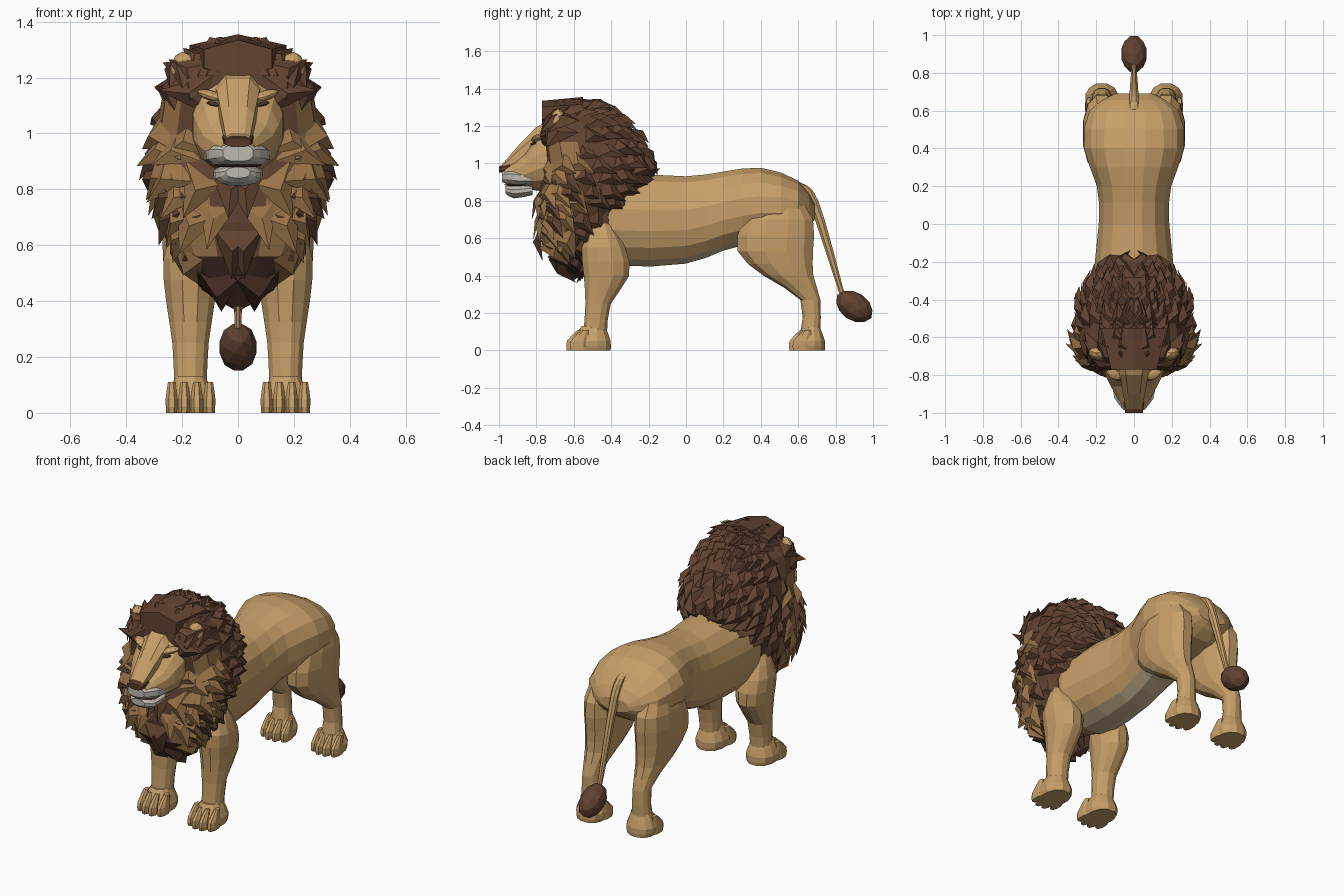
import bpy, bmesh, math, random
from mathutils import Vector, Matrix, Euler

random.seed(4)
default_cube = bpy.data.objects.get("Cube")
if default_cube:
    bpy.data.objects.remove(default_cube)


def material(name, red, green, blue):
    mat = bpy.data.materials.new(name)
    mat.use_nodes = True
    mat.diffuse_color = (red, green, blue, 1)
    shader = next(n for n in mat.node_tree.nodes if n.type == 'BSDF_PRINCIPLED')
    shader.inputs["Base Color"].default_value = mat.diffuse_color
    shader.inputs["Roughness"].default_value = .9
    return mat


tan = material("tan_fur", .57, .35, .14)
cream = material("cream_belly", .58, .46, .28)
brown = material("brown_mane", .12, .055, .03)
tawny = material("tawny_mane", .31, .17, .065)
dark = material("dark_beard", .08, .036, .023)
pale = material("pale_muzzle", .52, .48, .43)
nose_brown = material("nose_brown", .1, .04, .025)


def finish(name, bm, mats, rule=None, mirror=False):
    """Turn a bmesh into a flat-shaded object, colouring faces by a rule."""
    bmesh.ops.recalc_face_normals(bm, faces=bm.faces[:])
    if rule:
        for face in bm.faces:
            face.material_index = rule(face.calc_center_median(), face.normal)
    mesh = bpy.data.meshes.new(name)
    bm.to_mesh(mesh)
    bm.free()
    for mat in mats:
        mesh.materials.append(mat)
    obj = bpy.data.objects.new(name, mesh)
    bpy.context.collection.objects.link(obj)
    if mirror:
        obj.modifiers.new("mirror", 'MIRROR').use_mirror_merge = False


def section(keys, u):
    """Smoothly blend key sections (position, low, high, half width) at u."""
    last = len(keys) - 1
    i = min(int(u), last - 1)
    k = u - i
    before, start, end, after = (keys[max(0, min(last, i + o))] for o in (-1, 0, 1, 2))
    blended = []
    for a, b, c, d in zip(before, start, end, after):
        m, n = (c - a) / 2, (d - b) / 2
        blended.append(b + k * (m + k * (3 * (c - b) - 2 * m - n + k * (2 * (b - c) + m + n))))
    return blended


def section_point(keys, u, angle, axis, power=2.2, centre=0, lean=0):
    """Point on a rounded section; lean widens its low side."""
    along, low, high, half = section(keys, u)
    c, s = math.cos(angle), math.sin(angle)
    x = centre + half * (1 - lean * s) * math.copysign(abs(c) ** (2 / power), c)
    across = (low + high + (high - low) * math.copysign(abs(s) ** (2 / power), s)) / 2
    return Vector((x, along, across) if axis == 'y' else (x, across, along))


def add_loft(bm, keys, axis, sides=12, steps=2, **shape):
    """Skin the blended sections along an axis and cap both ends."""
    loops = [[bm.verts.new(section_point(keys, j / steps, math.tau * (i + .5) / sides,
                                         axis, **shape)) for i in range(sides)]
             for j in range(steps * (len(keys) - 1) + 1)]
    for lower, upper in zip(loops, loops[1:]):
        for i in range(sides):
            bm.faces.new((lower[i - 1], lower[i], upper[i], upper[i - 1]))
    bm.faces.new(loops[0])
    bm.faces.new(loops[-1])


def loft(name, keys, axis, mats, rule=None, mirror=False, **shape):
    bm = bmesh.new()
    add_loft(bm, keys, axis, **shape)
    finish(name, bm, mats, rule, mirror)


def lump(name, centre, radii, mat, turn=(0, 0, 0), mirror=True):
    """Faceted ellipsoid."""
    bm = bmesh.new()
    place = Matrix.LocRotScale(Vector(centre), Euler(turn), Vector(radii))
    bmesh.ops.create_icosphere(bm, subdivisions=2, radius=1, matrix=place)
    finish(name, bm, [mat], mirror=mirror)


# Trunk with a pale underside
loft("trunk", [(-.6, .55, .9, .18), (-.38, .45, .95, .225), (0, .46, .935, .19),
               (.2, .53, .96, .2), (.4, .58, .98, .27), (.6, .62, .91, .24),
               (.69, .7, .78, .1)], 'y', [tan, cream], sides=16,
     rule=lambda c, n: int(n.z < -.75 and -.4 < c.y < .27))

# Legs
LEG_X = .17
loft("front_leg", [(.68, -.5, -.4, .06), (.55, -.56, -.32, .1), (.4, -.55, -.3, .09),
                   (.25, -.54, -.4, .067), (.1, -.55, -.42, .06)],
     'z', [tan], centre=LEG_X, mirror=True)
loft("hind_leg", [(.85, .42, .58, .06), (.7, .3, .685, .1), (.53, .27, .685, .1),
                  (.4, .41, .685, .08), (.27, .61, .72, .05), (.1, .61, .72, .06)],
     'z', [tan], centre=LEG_X, mirror=True)

# Paws, each with four toes
for name, front, back in (("front_paw", -.64, -.4), ("hind_paw", .55, .745)):
    bm = bmesh.new()
    add_loft(bm, [(0, front + .03, back, .08), (.05, front + .03, back, .09),
                  (.13, front + .08, back - .03, .055)], 'z', centre=LEG_X)
    for toe in (-1.5, -.5, .5, 1.5):
        tip = front + .02 * (abs(toe) - .5)
        add_loft(bm, [(0, tip, tip + .1, .021), (.05, tip, tip + .1, .023),
                      (.11, tip + .06, tip + .1, .014)],
                 'z', sides=8, centre=LEG_X + .045 * toe)
    finish(name, bm, [tan], mirror=True)

# Tail and its tuft
loft("tail", [(.9, .57, .61, .02), (.8, .65, .71, .025), (.3, .82, .85, .013)],
     'z', [tan], sides=8, steps=4)
lump("tail_tuft", (0, .9, .235), (.07, .11, .075), brown, (-.6, 0, 0), mirror=False)

# Head
loft("skull", [(-.6, .86, 1.2, .17), (-.76, .85, 1.2, .165), (-.86, .87, 1.06, .125),
               (-.97, .91, .98, .06)], 'y', [tan], sides=14)
loft("nose_bridge", [(-.7, 1, 1.23, .1), (-.8, 1, 1.2, .08), (-.98, .95, 1, .046)],
     'y', [tan], sides=8, power=3)
lump("brow", (.095, -.79, 1.135), (.055, .035, .018), tan, (0, -.3, .35))
lump("eye", (.085, -.815, 1.105), (.03, .014, .008), nose_brown, (0, -.2, .4))

# Muzzle, chin and nose
loft("muzzle", [(-.82, .885, .95, .12), (-.92, .88, .97, .107), (-.985, .9, .96, .055)],
     'y', [pale], power=2.8)
loft("chin", [(-.82, .83, .89, .09), (-.92, .812, .885, .085), (-.965, .84, .88, .045)],
     'y', [pale])
lump("mouth_line", (0, -.9, .885), (.09, .075, .007), nose_brown, mirror=False)
loft("nose", [(-.94, .95, 1.01, .06), (-1, .95, .985, .05)], 'y', [nose_brown], sides=8)

# Ears
lump("ear", (.192, -.685, 1.22), (.052, .04, .073), tan, (0, .1, .3))
lump("inner_ear", (.188, -.71, 1.22), (.03, .02, .048), tawny, (0, .1, .3))

# Mane core: tawny cheeks, dark beard
MANE = [(.38, -.62, -.59, .02), (.56, -.77, -.45, .2), (.8, -.79, -.27, .29),
        (1, -.76, -.18, .285), (1.22, -.77, -.31, .225), (1.335, -.64, -.5, .03)]
MANE_SHAPE = dict(power=2.7, lean=.22)
BEARD_TOP = .55


def mane_slot(p, jitter=0):
    """Material slot on the mane: brown, tawny cheeks or dark beard."""
    if p.z < BEARD_TOP + jitter:
        return 2
    beside_face = abs(p.x) > (.18 if p.z > .85 else .05)
    return int(beside_face and p.y < jitter - .6 and p.z < 1.13 + jitter)


loft("mane_core", MANE, 'z', [brown, tawny, dark], sides=16,
     rule=lambda c, n: mane_slot(c), **MANE_SHAPE)


def mane_point(angle, u):
    return section_point(MANE, u, angle, 'z', **MANE_SHAPE)


# Mane locks: pointed wedges sweeping away from the face, broad in front
face_centre = Vector((0, -.85, 1.12))
ROWS, COLUMNS, STEP = 13, 11, .02
bm = bmesh.new()
for row in range(ROWS):
    for column in range(COLUMNS):
        u = .5 + 4.2 * row / (ROWS - 1) + random.uniform(-.1, .1)
        angle = math.pi * ((column + row % 2 / 2 + .1) / COLUMNS - .5)
        p = mane_point(angle, u)
        in_front = p.y < -.55
        on_face = p.y < -.68 and abs(p.x) < .16 and .84 < p.z < 1.22
        if on_face or in_front and random.random() < .3:
            continue
        around = mane_point(angle + STEP, u) - mane_point(angle - STEP, u)
        upward = mane_point(angle, u + STEP) - mane_point(angle, u - STEP)
        normal = around.cross(upward).normalized()
        sweep = p - face_centre
        sweep = (sweep - normal * sweep.dot(normal)).normalized()
        length = random.uniform(.12, .16) + (.03 if in_front else 0)
        half = normal.cross(sweep) * (random.uniform(.05, .07) + (.02 if in_front else 0))
        root = p - sweep * length * .4 - normal * .02
        ridge = p + normal * random.uniform(.02, .04)
        tip = p + sweep * length * .6 + normal * random.uniform(0, .035)
        slot = mane_slot(p, random.uniform(-.05, .05))
        if slot == 1 and random.random() < .2:
            slot = 0
        for side in (1, -1):
            corners = [bm.verts.new((q.x * side, q.y, min(q.z, 1.345)))
                       for q in (root + half, root - half, ridge, tip)]
            for skipped in corners:
                face = bm.faces.new([v for v in corners if v is not skipped])
                face.material_index = slot
finish("mane_locks", bm, [brown, tawny, dark])

# Peaked forelock above the brow
loft("forelock", [(-.55, 1.2, 1.355, .2), (-.77, 1.2, 1.335, .14)],
     'y', [brown], sides=6, power=2)
